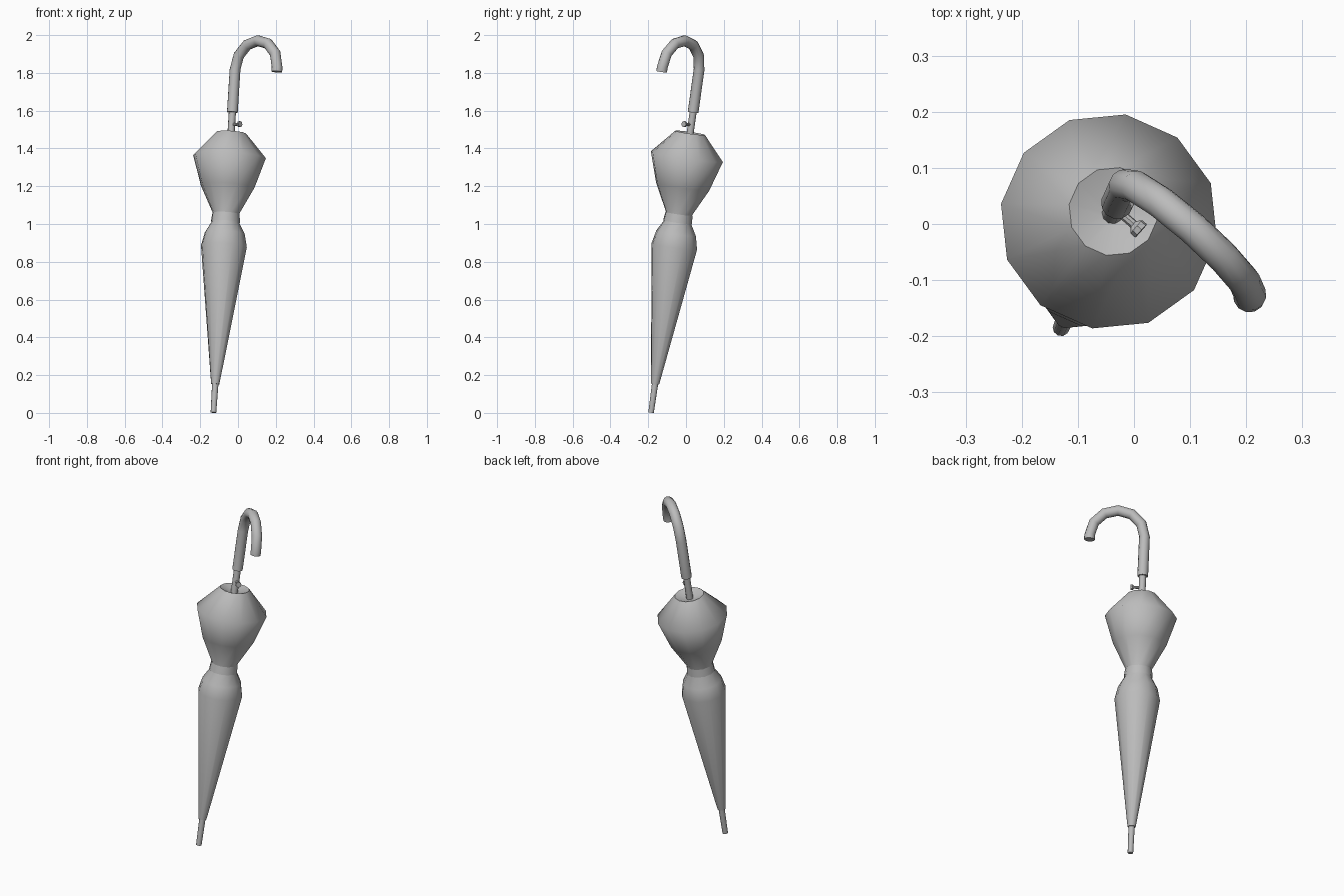
import bpy, bmesh
from math import pi, sin, cos, radians
from mathutils import Matrix, Vector

if "Cube" in bpy.data.objects:
    bpy.data.objects.remove(bpy.data.objects["Cube"], do_unlink=True)

grey = bpy.data.materials.new("plain grey")
grey.use_nodes = True
COLOUR = (0.5, 0.5, 0.5, 1)
grey.diffuse_color = COLOUR
grey.node_tree.nodes["Principled BSDF"].inputs["Base Color"].default_value = COLOUR

# Leaning frame: local z runs up the shaft, local x points towards the hook
axis = Vector((0.063, 0.14, 1)).normalized()
hook = Vector((0.22, -0.195, 0))
hook = (hook - axis * hook.dot(axis)).normalized()
lean = Matrix((hook, axis.cross(hook), axis)).transposed().to_4x4()
lean.translation = (-0.13, -0.185, 0.002)


def finish(name, bm, angle):
    bmesh.ops.recalc_face_normals(bm, faces=bm.faces)
    mesh = bpy.data.meshes.new(name)
    bm.to_mesh(mesh)
    bm.free()
    obj = bpy.data.objects.new(name, mesh)
    bpy.context.collection.objects.link(obj)
    mesh.materials.append(grey)
    obj.matrix_world = lean
    bpy.ops.object.select_all(action='DESELECT')
    obj.select_set(True)
    bpy.context.view_layer.objects.active = obj
    bpy.ops.object.shade_smooth_by_angle(angle=radians(angle))


def loft(name, rings, sides, caps=True, angle=60, phase=0.0):
    """Skin rings given as (centre, side direction, other direction, radius)."""
    bm = bmesh.new()
    loops = []
    for c, u, v, r in rings:
        loops.append([bm.verts.new(c + r * (u * cos(a) + v * sin(a)))
                      for a in (phase + 2 * pi * i / sides for i in range(sides))])
    for lo, hi in zip(loops, loops[1:]):
        for i in range(sides):
            j = (i + 1) % sides
            bm.faces.new((lo[i], lo[j], hi[j], hi[i]))
    if caps:
        bm.faces.new(loops[0])
        bm.faces.new(loops[-1])
    finish(name, bm, angle)


X, Y, Z = Vector((1, 0, 0)), Vector((0, 1, 0)), Vector((0, 0, 1))


def turned(name, profile, sides, **options):
    """Turn a (radius, height) profile about the shaft."""
    loft(name, [(Z * h, X, Y, r) for r, h in profile], sides, **options)


# Shaft and tip
turned("shaft", [(0.015, 0.0), (0.017, 0.16), (0.019, 1.48), (0.019, 1.63)], 10)

# Folded cloth, dished slightly around the shaft at the top
turned("canopy", [(0.022, 0.152), (0.123, 0.89), (0.107, 0.96), (0.076, 1.015),
                  (0.070, 1.065), (0.144, 1.21), (0.195, 1.37), (0.080, 1.498),
                  (0.019, 1.475)], 12, phase=0.04)

# Closing strap at the waist
turned("strap", [(0.078, 1.02), (0.073, 1.065)], 12, caps=False, phase=0.04)

# Crook handle: straight grip followed by a half circle in six steps
BEND, GRIP, START = 0.148, 0.029, 1.837
rings = [(Z * 1.608, X, Y, GRIP)]
for k in range(7):
    a = pi - k * pi / 6
    out = X * cos(a) + Z * sin(a)
    rings.append((X * BEND + Z * START + out * BEND, -out, Y, GRIP))
rings.append((X * BEND * 2 + Z * (START - 0.025), -X, Y, GRIP))
loft("handle", rings, 12, angle=50)

# Release button: pin with a flared head
button = [(0.01, 0.008), (0.044, 0.008), (0.051, 0.016), (0.062, 0.016)]
loft("release_button", [(X * d + Z * 1.542, Y, Z, r) for d, r in button], 8, angle=30)
